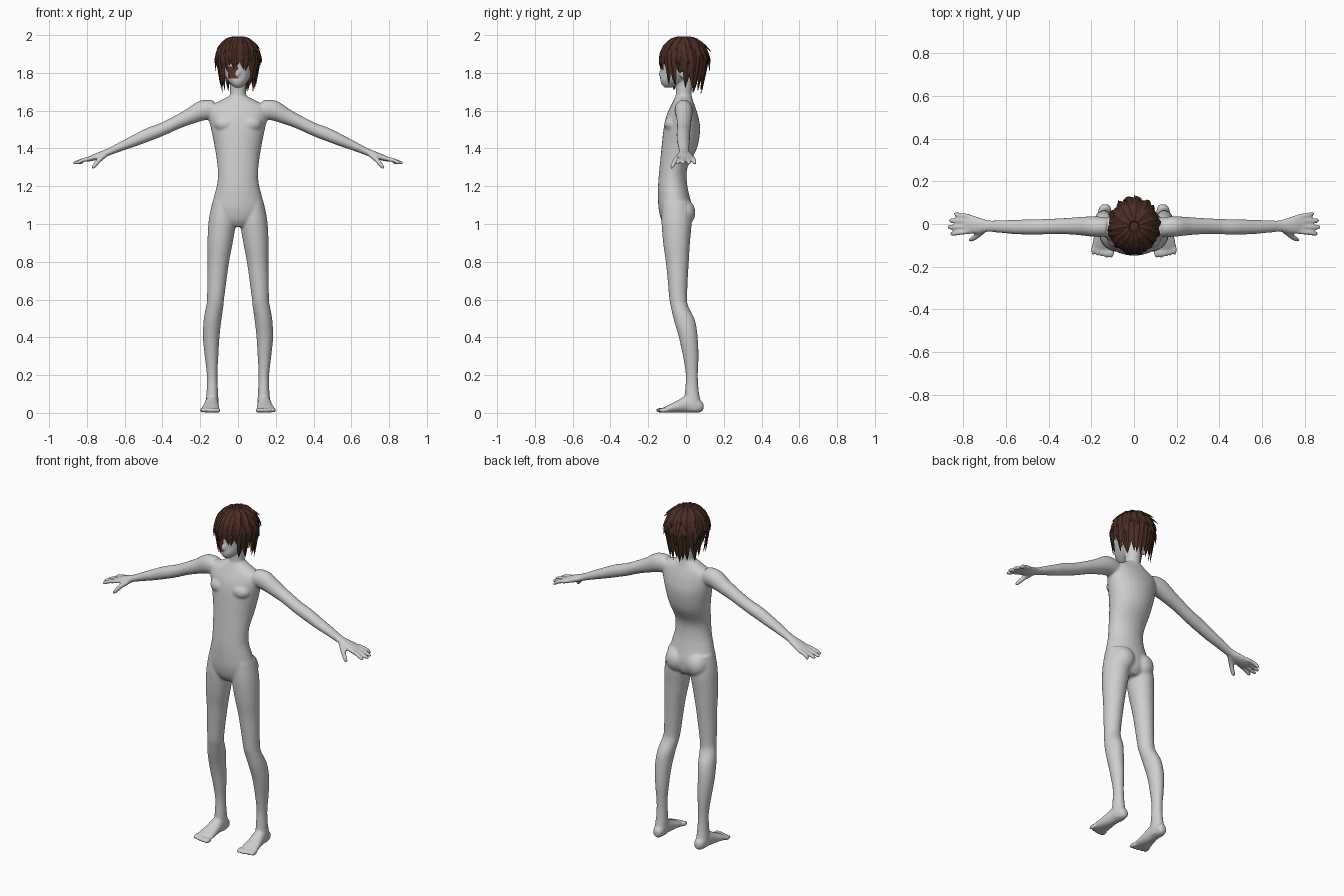
import bpy, bmesh, math, random
from mathutils import Vector, Matrix

if "Cube" in bpy.data.objects:
    bpy.data.objects.remove(bpy.data.objects["Cube"])

random.seed(4)


def material(name, rgb):
    m = bpy.data.materials.new(name)
    m.diffuse_color = (*rgb, 1)
    m.use_nodes = True
    m.node_tree.nodes["Principled BSDF"].inputs["Base Color"].default_value = m.diffuse_color
    return m


GREY = material("body_grey", (0.62, 0.62, 0.62))
BROWN = material("hair_brown", (0.068, 0.026, 0.017))
RUST = material("eye_rust", (0.11, 0.035, 0.022))


def finish(bm, name, mat):
    bmesh.ops.recalc_face_normals(bm, faces=bm.faces)
    me = bpy.data.meshes.new(name)
    bm.to_mesh(me)
    bm.free()
    me.materials.append(mat)
    ob = bpy.data.objects.new(name, me)
    bpy.context.collection.objects.link(ob)
    return ob


def smooth_rings(rings, n=4):
    """Catmull-Rom interpolation of (x, y, z, a, b) rings."""
    out = []
    for i in range(len(rings) - 1):
        p = [rings[max(0, min(len(rings) - 1, i + k))] for k in (-1, 0, 1, 2)]
        for j in range(n):
            t = j / n
            out.append([0.5 * (2 * q + (r - o) * t + (2 * o - 5 * q + 4 * r - s) * t * t
                               + (3 * q - o - 3 * r + s) * t ** 3) for o, q, r, s in zip(*p)])
    return out + [list(rings[-1])]


def loft(bm, rings, axis, side=1, seg=24):
    """Closed tube of elliptical rings; axis 'z' / 'y' fixed planes, 'x' follows the limb."""
    rings = smooth_rings(rings)
    loops = []
    for i, (x, y, z, a, b) in enumerate(rings):
        if axis == 'z':
            u, v = Vector((1, 0, 0)), Vector((0, 1, 0))
        elif axis == 'y':
            u, v = Vector((1, 0, 0)), Vector((0, 0, 1))
        else:
            p, q = rings[max(i - 1, 0)], rings[min(i + 1, len(rings) - 1)]
            d = Vector([q[k] - p[k] for k in range(3)]).normalized()
            v = d.cross(Vector((0, 1, 0))).normalized()
            u = v.cross(d)
        loop = []
        for k in range(seg):
            t = 2 * math.pi * k / seg
            c = Vector((x, y, z)) + u * a * math.cos(t) + v * b * math.sin(t)
            loop.append(bm.verts.new((c.x * side, c.y, c.z)))
        loops.append(loop)
    for l0, l1 in zip(loops, loops[1:]):
        for k in range(seg):
            bm.faces.new((l0[k], l0[(k + 1) % seg], l1[(k + 1) % seg], l1[k]))
    bm.faces.new(loops[0])
    bm.faces.new(loops[-1])


def ball(bm, loc, size):
    bmesh.ops.create_uvsphere(bm, u_segments=20, v_segments=12, radius=1,
                              matrix=Matrix.Translation(loc) @ Matrix.Diagonal((*size, 1)))


def column(rows):
    return [(0, cy, z, rx, ry) for z, cy, rx, ry in rows]


body = bmesh.new()
# torso and neck
loft(body, column([(.985, -.05, .06, .055), (1.02, -.05, .12, .08), (1.08, -.055, .14, .09),
                   (1.15, -.065, .126, .083), (1.22, -.071, .109, .076), (1.3, -.066, .108, .074),
                   (1.4, -.036, .122, .094), (1.5, -.022, .142, .097), (1.57, -.02, .158, .085),
                   (1.62, -.017, .155, .066), (1.65, -.015, .10, .053), (1.675, -.013, .05, .043)]),
     'z', seg=32)
loft(body, column([(1.6, -.01, .06, .05), (1.66, -.012, .046, .045), (1.7, -.012, .042, .042),
                   (1.78, -.005, .045, .05)]), 'z')
# head with nose
HEAD = [(1.722, -.095, .014, .018), (1.735, -.085, .032, .042), (1.76, -.062, .055, .074),
        (1.8, -.032, .076, .1), (1.85, -.02, .086, .115), (1.9, -.015, .086, .115),
        (1.95, -.01, .065, .085), (1.975, -.01, .03, .04)]
loft(body, column(HEAD), 'z', seg=32)
loft(body, [(0, -.12, 1.83, .006, .008), (0, -.13, 1.805, .01, .013), (0, -.13, 1.785, .012, .014)], 'z')

for s in (1, -1):
    ball(body, (s * .082, -.015, 1.8), (.012, .022, .032))       # ear
    ball(body, (s * .066, -.012, 1.06), (.066, .062, .072))      # seat
    ball(body, (s * .065, -.07, 1.53), (.062, .045, .045))       # chest
    # leg
    loft(body, [(.08, -.055, 1.12, .055, .07), (.083, -.05, 1.02, .072, .08), (.095, -.05, .9, .067, .071),
                (.104, -.046, .8, .057, .061), (.112, -.044, .7, .051, .053), (.119, -.041, .6, .045, .047),
                (.124, -.033, .56, .046, .047), (.135, -.008, .49, .047, .056), (.142, .012, .4, .044, .05),
                (.14, .025, .3, .036, .041), (.137, .031, .2, .028, .032), (.136, .031, .12, .03, .036),
                (.137, .034, .05, .034, .045), (.137, .034, .012, .03, .042)], 'z', s)
    # foot
    loft(body, [(.135, .092, .033, .015, .018), (.136, .07, .036, .03, .035), (.139, .01, .047, .035, .046),
                (.143, -.05, .032, .043, .031), (.147, -.1, .02, .05, .019), (.148, -.122, .014, .046, .012)],
         'y', s)
    for i in range(5):                                           # toes
        r = .015 - .0018 * min(i, 3)
        ball(body, (s * (.107 + .021 * i), -.132 + .004 * max(i - 1, 0), .014), (r, .027, .0135))
    # arm and palm
    loft(body, [(.13, -.015, 1.605, .045, .05), (.185, -.012, 1.602, .048, .054), (.25, -.01, 1.572, .043, .043),
                (.32, -.01, 1.54, .038, .036), (.4, -.012, 1.502, .036, .034), (.47, -.014, 1.475, .036, .035),
                (.55, -.014, 1.44, .034, .03), (.62, -.012, 1.41, .03, .024), (.68, -.01, 1.383, .027, .019),
                (.72, -.008, 1.367, .036, .019), (.76, -.003, 1.353, .044, .017), (.795, 0, 1.342, .041, .012)],
         'x', s)
    # fingers and thumb
    for y, tip in ((.036, .845), (.013, .868), (-.011, .874), (-.035, .862)):
        loft(body, [(.77, y, 1.35, .012, .012), (.82, y * 1.18, 1.338, .0115, .0115),
                    (tip - .01, y * 1.3, 1.323, .01, .01), (tip, y * 1.3, 1.32, .005, .005)], 'x', s, 12)
    loft(body, [(.7, -.022, 1.37, .017, .015), (.735, -.055, 1.338, .014, .013),
                (.763, -.073, 1.305, .011, .011), (.772, -.077, 1.294, .006, .006)], 'x', s, 12)

body_ob = finish(body, "body", GREY)
rm = body_ob.modifiers.new("blend", 'REMESH')
rm.mode = 'VOXEL'
rm.voxel_size = .0065
rm.use_smooth_shade = True
sm = body_ob.modifiers.new("soften", 'SMOOTH')
sm.factor, sm.iterations = .5, 5

# eye patch lying on the face
patch = bmesh.new()
bmesh.ops.create_grid(patch, x_segments=8, y_segments=8, size=.5)
rings = smooth_rings(column(HEAD), 8)
for v in patch.verts:
    x, z = -.027 + v.co.x * .054, 1.802 + v.co.y * .066
    _, cy, _, rx, ry = min(rings, key=lambda r: abs(r[2] - z))
    v.co = (x, cy - ry * math.sqrt(max(0, 1 - (x / rx) ** 2)) - .003, z)
finish(patch, "eye_patch", RUST)

# hair cap, open at the face
C, R = Vector((0, -.012, 1.865)), Vector((.108, .12, .122))
cap = bmesh.new()
bmesh.ops.create_uvsphere(cap, u_segments=32, v_segments=20, radius=1,
                          matrix=Matrix.Translation(C) @ Matrix.Diagonal((*R, 1)))
gone = [f for f in cap.faces if f.calc_center_median().z < (1.85 if f.calc_center_median().y < -.03 else 1.775)]
bmesh.ops.delete(cap, geom=gone, context='FACES')
cap_ob = finish(cap, "hair_cap", BROWN)
cap_ob.data.shade_smooth()

hair = bmesh.new()


def lock(deg, a0, z1, width, lift, drift=0, steps=7):
    """Tapered lock sliding down the scalp; deg is measured from the front."""
    a1 = (z1 - C.z) / R.z
    prev = None
    for i in range(steps):
        t = i / (steps - 1)
        th = math.radians(deg + drift * t * t - 90)
        a = a0 + (a1 - a0) * t
        h = math.cos(max(a, 0)) * (1 - .17 * max(-a, 0)) + .03 + lift * t * t
        z = math.sin(a) * 1.03 if a > 0 else a
        out = Vector((math.cos(th), math.sin(th), 0))
        c = C + Vector((out.x * R.x * h, out.y * R.y * h, R.z * z))
        nrm = (out + Vector((0, 0, math.sin(max(a, 0)) * 1.5))).normalized()
        s = Vector((-out.y, out.x, 0))
        w = width * (.55 + 1.2 * t if t < .35 else .97 * ((1 - t) / .65) ** .7) + .0005
        ring = [hair.verts.new(c + d) for d in (s * w, nrm * w * .35, -s * w, -nrm * w * .35)]
        if prev:
            for k in range(4):
                hair.faces.new((prev[k], prev[(k + 1) % 4], ring[(k + 1) % 4], ring[k]))
        else:
            hair.faces.new(ring)
        prev = ring
    hair.faces.new(prev)


def tip_height(deg):
    f = abs((deg + 180) % 360 - 180)
    return 1.815 if f < 38 else 1.72 if f < 68 else 1.81 if f < 98 else 1.70


# hanging locks, then a shorter flared layer, then the crown
for i in range(30):
    d = i * 12 + random.uniform(-3, 3)
    lock(d, .75, tip_height(d) + random.uniform(-.015, .025), .028, random.uniform(-.04, .08), random.uniform(-10, 10))
for i in range(20):
    d = i * 18 + random.uniform(-5, 5)
    back = (1 - math.cos(math.radians(d))) / 2
    lock(d, 1.1, random.uniform(1.8, 1.87), .029, random.uniform(.04, .12) + .13 * back, random.uniform(-14, 14))
for i in range(13):
    d = i * 27.7 + random.uniform(-6, 6)
    back = (1 - math.cos(math.radians(d))) / 2
    lock(d, 1.4, random.uniform(1.9, 1.94), .027, .05 + .3 * back * random.uniform(.6, 1), random.uniform(-12, 12))
finish(hair, "hair_locks", BROWN)
